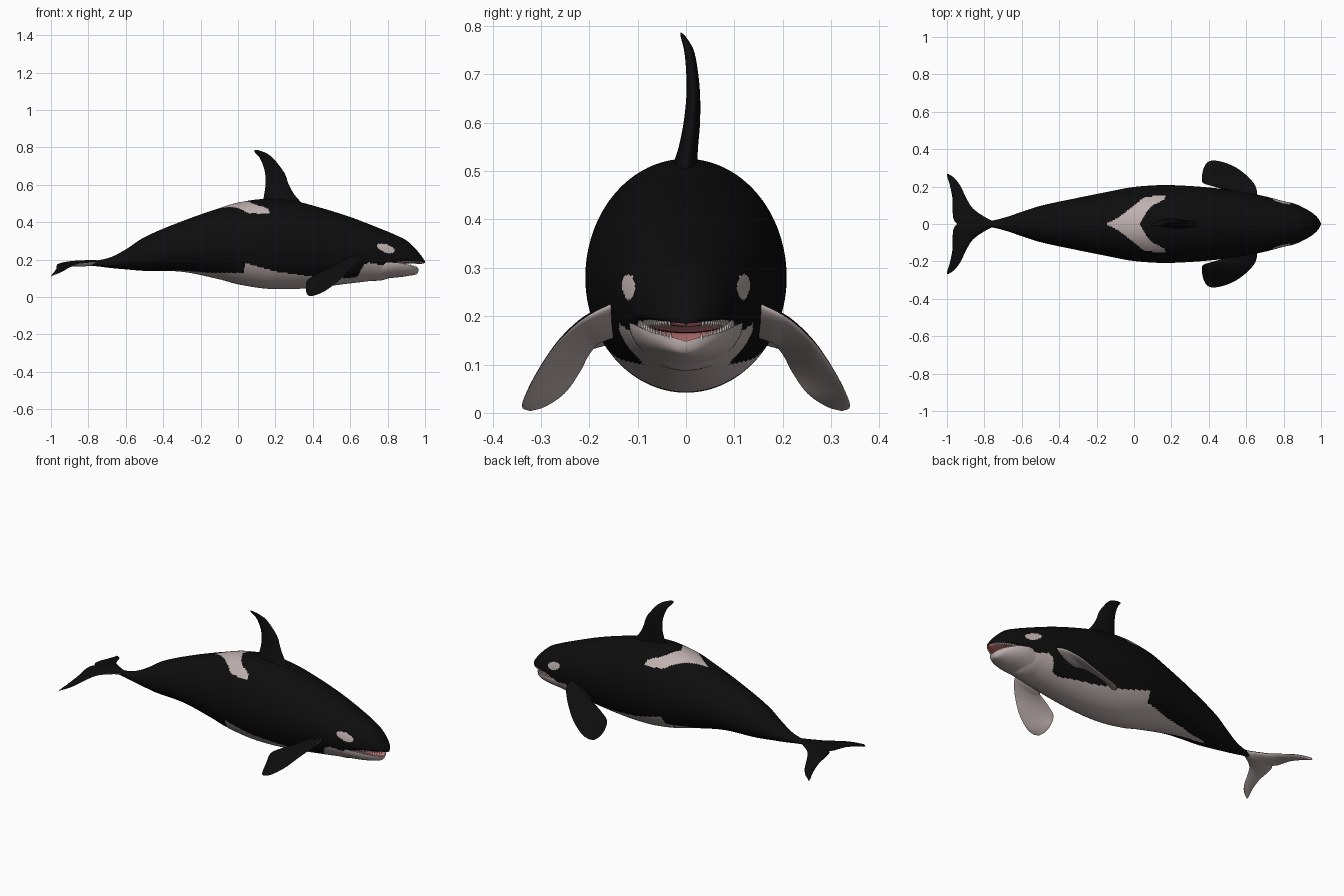
import bpy, bmesh, math
from mathutils import Vector

if "Cube" in bpy.data.objects:
    bpy.data.objects.remove(bpy.data.objects["Cube"])


def material(name, rgb):
    m = bpy.data.materials.new(name)
    m.diffuse_color = (*rgb, 1)
    m.use_nodes = True
    m.node_tree.nodes["Principled BSDF"].inputs["Base Color"].default_value = m.diffuse_color
    return m


MATS = [material("black_skin", (0.004, 0.004, 0.004)),
        material("pale_grey_skin", (0.52, 0.44, 0.43)),
        material("pink_mouth", (0.60, 0.20, 0.20)),
        material("tooth_white", (0.75, 0.70, 0.65))]
BLACK, PALE, PINK, TOOTH = range(4)


def segment(tab, x):
    i = 0
    while i < len(tab) - 2 and x > tab[i + 1][0]:
        i += 1
    return i


def linear(tab, x):
    i = segment(tab, x)
    (a, p), (b, q) = tab[i], tab[i + 1]
    f = min(max((x - a) / (b - a), 0), 1)
    return p + (q - p) * f


def spline(tab, x):
    """Smooth curve through table rows (first column is the parameter)."""
    i = segment(tab, x)
    n = len(tab)

    def slope(k, c):
        a, b = tab[max(k - 1, 0)], tab[min(k + 1, n - 1)]
        return (b[c] - a[c]) / (b[0] - a[0])
    p, q = tab[i], tab[i + 1]
    h = q[0] - p[0]
    t = (x - p[0]) / h
    return [(2*t**3 - 3*t*t + 1) * p[c] + (t**3 - 2*t*t + t) * h * slope(i, c)
            + (3*t*t - 2*t**3) * q[c] + (t**3 - t*t) * h * slope(i + 1, c)
            for c in range(1, len(p))]


def sample(tab, n):
    a, b = tab[0][0], tab[-1][0]
    xs = [a + (b - a) * i / n for i in range(n + 1)]
    return [(x, spline(tab, x)) for x in xs]


def finish(name, bm, angle=50):
    bmesh.ops.recalc_face_normals(bm, faces=bm.faces[:])
    for f in bm.faces:
        f.smooth = True
    me = bpy.data.meshes.new(name)
    bm.to_mesh(me)
    bm.free()
    for m in MATS:
        me.materials.append(m)
    me.set_sharp_from_angle(angle=math.radians(angle))
    ob = bpy.data.objects.new(name, me)
    bpy.context.collection.objects.link(ob)
    return ob


def loft(name, rings, rule, angle=50):
    """Skin closed rings; rule(centre, ring fraction) gives the colour."""
    bm = bmesh.new()
    vs = [[bm.verts.new(p) for p in r] for r in rings]
    m = len(rings[0])
    for a, b in zip(vs, vs[1:]):
        for j in range(m):
            k = (j + 1) % m
            f = bm.faces.new((a[j], a[k], b[k], b[j]))
            f.material_index = rule((a[j].co + b[k].co) / 2, (j + .5) / m)
    for r in (vs[0], vs[-1]):
        bm.faces.new(r).material_index = rule(r[0].co, 0.25)
    return finish(name, bm, angle)


# Body: x, top z, bottom z, widest z, half width
BODY = [(-.86, .185, .172, .178, .008), (-.76, .195, .165, .18, .018),
        (-.68, .213, .155, .185, .038), (-.6, .255, .148, .2, .065),
        (-.5, .32, .14, .22, .097), (-.3, .405, .135, .255, .14),
        (-.1, .475, .095, .275, .18), (0, .505, .068, .28, .198),
        (.15, .525, .045, .28, .208), (.3, .513, .043, .275, .203),
        (.45, .475, .055, .265, .19), (.6, .428, .073, .25, .168),
        (.7, .39, .085, .24, .148), (.8, .35, .1, .225, .122),
        (.84, .333, .16, .21, .112), (.9, .303, .178, .205, .089),
        (.95, .257, .178, .2, .062), (.985, .214, .178, .195, .03),
        (1.0, .19, .182, .186, .003)]
BELLY = [(-.5, .139), (-.3, .142), (-.15, .13), (.03, .128), (.04, .182),
         (.1, .165), (.2, .137), (.38, .112), (.6, .1), (.64, .11),
         (.67, .17), (.7, .185), (.76, .172), (.84, .18), (.86, 0)]
SADDLE_BACK = [(0, -.15), (.03, -.09), (.06, -.05), (.1, 0), (.14, .05), (.153, .12)]
SADDLE_FRONT = [(0, .03), (.03, .05), (.07, .07), (.1, .1), (.13, .16), (.153, .17)]


def body_rule(c, f):
    x, y, z = c.x, abs(c.y), c.z
    if x > .85 and .55 < f < .95:                      # palate
        return PINK if .58 < f < .92 else BLACK
    if -.5 < x < .86 and z < linear(BELLY, x):         # belly and flank lobe
        return PALE
    if z > .4 and y < .153 and linear(SADDLE_BACK, y) < x < linear(SADDLE_FRONT, y):
        return PALE
    u, w = x - .792, z - .26                           # eye patch
    u, w = u * .94 - w * .34, u * .34 + w * .94
    return PALE if (u / .05)**2 + (w / .021)**2 < 1 else BLACK


def body_ring(x, row, m=160):
    zt, zb, zm, hw = row
    ring = []
    for j in range(m):
        a = 2 * math.pi * j / m
        s = math.sin(a)
        ring.append((x, hw * math.cos(a), zm + s * (zt - zm if s > 0 else zm - zb)))
    return ring


loft("body", [body_ring(x, r) for x, r in sample(BODY, 400)], body_rule)

# Lower jaw: x, lip z, bottom z, half width
JAW = [(.66, .17, .097, .11), (.76, .18, .096, .115), (.82, .186, .102, .117),
       (.87, .182, .107, .105), (.91, .172, .113, .084), (.94, .163, .118, .058),
       (.958, .157, .124, .03), (.965, .15, .138, .006)]


def jaw_ring(x, row, m=32):
    lip, zb, hw = row
    under = [(x, -hw * math.cos(math.pi * j / m),
              lip - (lip - zb) * math.sin(math.pi * j / m)) for j in range(m)]
    top = []
    for j in range(m):
        u = 1 - 2 * j / m
        top.append((x, hw * u, lip - min(.02, hw * .3) * (1 - u * u)))
    return under + top


loft("lower_jaw", [jaw_ring(x, r) for x, r in sample(JAW, 50)],
     lambda c, f: PINK if .53 < f < .97 else PALE)

# Teeth along both jaws
bm = bmesh.new()
for s in (-1, 1):
    for i in range(13):
        x = .855 + .1 * i / 12
        lip, _, hw = spline(JAW, x)
        zt, zb, zm, hw2 = spline(BODY, x + .02)
        for y, z, d in ((hw * .88, lip + .002, 1),
                        (hw2 * .85, zm - (zm - zb) * .6 - .003, -1)):
            vs = bmesh.ops.create_cone(bm, segments=6, radius1=.0045, radius2=.0005,
                                       depth=.014, cap_ends=True)["verts"]
            for v in vs:
                v.co = Vector((v.co.x + x + (.02 if d < 0 else 0),
                               v.co.y + s * y, v.co.z * d + z))
for f in bm.faces:
    f.material_index = TOOTH
finish("teeth", bm)


def blade_ring(lead, trail, n, t, m=32):
    c, h = (lead + trail) / 2, (lead - trail) / 2
    return [c + h * math.cos(2 * math.pi * j / m) + n * t * math.sin(2 * math.pi * j / m)
            for j in range(m)]


def two_tone(c, f):
    return PALE if f > .5 else BLACK


# Dorsal fin: z, trailing x, leading x, half thickness, sideways bend
DORSAL = [(.48, .13, .36, .03, 0), (.52, .135, .325, .024, 0), (.55, .14, .3, .02, .005),
          (.6, .147, .272, .017, .012), (.66, .145, .25, .014, .015),
          (.71, .132, .215, .012, .012), (.75, .112, .18, .01, .006),
          (.77, .093, .15, .007, -.002), (.782, .085, .12, .004, -.008),
          (.786, .09, .105, .001, -.01)]
loft("dorsal_fin", [blade_ring(Vector((r[1], r[3], z)), Vector((r[0], r[3], z)),
                               Vector((0, 1, 0)), r[2]) for z, r in sample(DORSAL, 40)],
     lambda c, f: BLACK)

# Flippers: station, leading edge point, trailing edge point, half thickness
FLIPPER = [(0, .66, .12, .24, .53, .12, .17, .02), (1, .655, .185, .21, .5, .175, .15, .018),
           (2, .635, .225, .185, .46, .19, .138, .015), (3, .59, .27, .14, .41, .205, .115, .012),
           (4, .53, .31, .08, .368, .22, .085, .009), (5, .46, .335, .03, .363, .25, .042, .006),
           (6, .41, .338, .01, .37, .29, .014, .004), (6.5, .388, .326, .005, .382, .318, .005, .001)]
for side, name in ((1, "left_flipper"), (-1, "right_flipper")):
    edges = [(Vector(r[:3]), Vector(r[3:6]), r[6]) for _, r in sample(FLIPPER, 40)]
    rings = []
    for i, (a, b, t) in enumerate(edges):
        p, q = edges[max(i - 1, 0)], edges[min(i + 1, 40)]
        n = (a - b).cross(q[0] + q[1] - p[0] - p[1]).normalized()
        if n.z < 0:
            n = -n
        rings.append([(v.x, v.y * side, v.z) for v in blade_ring(a, b, n, t)])
    loft(name, rings, two_tone)

# Tail flukes: |y|, leading x, trailing x, half thickness
FLUKE = [(0, -.7, -.945, .016), (.012, -.745, -.957, .016), (.03, -.785, -.966, .015),
         (.08, -.858, -.97, .012), (.13, -.892, -.97, .01), (.21, -.932, -.985, .007),
         (.25, -.965, -.998, .004), (.268, -.993, -1.0, .001)]
rings = []
for i in range(-40, 41):
    y = .268 * i / 40
    lead, trail, t = spline(FLUKE, abs(y))
    z = .18 - .065 * (abs(y) / .268)**1.6
    rings.append(blade_ring(Vector((lead, y, z + .006)), Vector((trail, y, z - .006)),
                            Vector((0, 0, 1)), t))
loft("tail_flukes", rings, two_tone)
